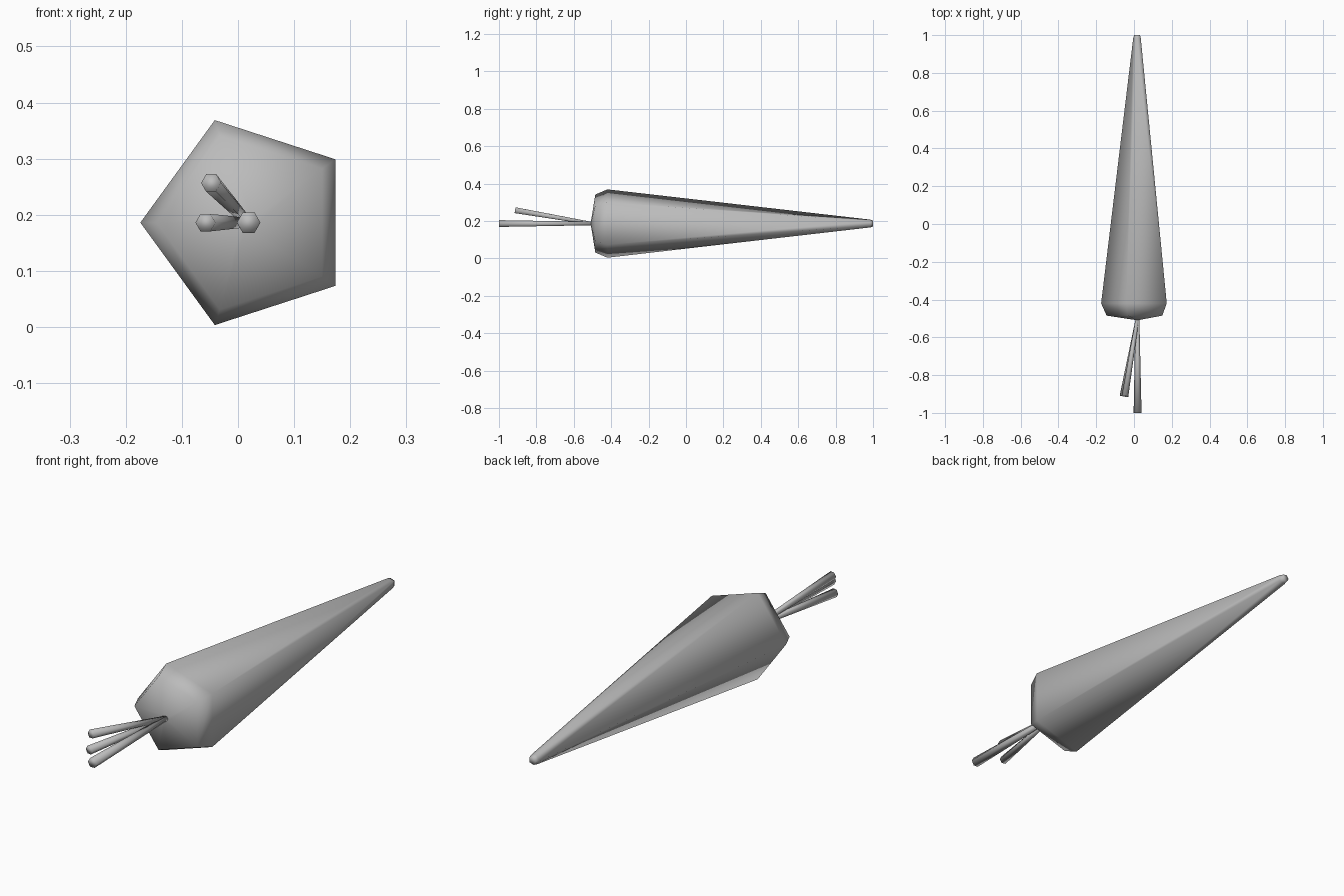
import bpy, bmesh, math
from mathutils import Vector

old = bpy.data.objects.get("Cube")
if old:
    bpy.data.objects.remove(old, do_unlink=True)

# One plain grey for every part
grey = bpy.data.materials.new("plain_grey")
grey.use_nodes = True
colour = (0.5, 0.5, 0.5, 1)
grey.diffuse_color = colour
grey.node_tree.nodes["Principled BSDF"].inputs["Base Color"].default_value = colour


def lathe(name, origin, direction, profile, sides, start):
    """Sweep rings of (distance, radius) along a direction and cap both ends."""
    turn = Vector((0, 1, 0)).rotation_difference(Vector(direction))
    bm = bmesh.new()
    rings = []
    for dist, radius in profile:
        ring = []
        for i in range(sides):
            a = start + math.tau * i / sides
            p = Vector((radius * math.cos(a), dist, radius * math.sin(a)))
            ring.append(bm.verts.new(Vector(origin) + turn @ p))
        rings.append(ring)
    for a, b in zip(rings, rings[1:]):
        for i in range(sides):
            j = (i + 1) % sides
            bm.faces.new((a[i], a[j], b[j], b[i]))
    bm.faces.new(rings[0])
    bm.faces.new(rings[-1])
    bmesh.ops.recalc_face_normals(bm, faces=bm.faces)
    for f in bm.faces:
        f.smooth = True
    mesh = bpy.data.meshes.new(name)
    bm.to_mesh(mesh)
    bm.free()
    mesh.materials.append(grey)
    obj = bpy.data.objects.new(name, mesh)
    bpy.context.collection.objects.link(obj)
    return obj


# Five-sided tapering root, blunt at the front and pointed at the back
lathe("root_body", (0.018, 0, 0.186), (0, 1, 0),
      [(-0.508, 0.012), (-0.485, 0.163), (-0.42, 0.192), (0.985, 0.022), (1.0, 0.017)],
      5, math.pi)

# Three six-sided stalks that widen outward from the crown
crown = Vector((0.018, -0.5, 0.186))
stalks = {
    "stalk_long": ((0.019, -1.0, 0.186), 0.021),
    "stalk_side": ((-0.058, -0.912, 0.186), 0.018),
    "stalk_upper": ((-0.048, -0.912, 0.257), 0.018),
}
for name, (end, radius) in stalks.items():
    axis = Vector(end) - crown
    # Measured backwards from the outer end so the ring turn stays small
    lathe(name, end, -axis, [(0, radius), (axis.length, radius * 0.5)], 6, 0)
